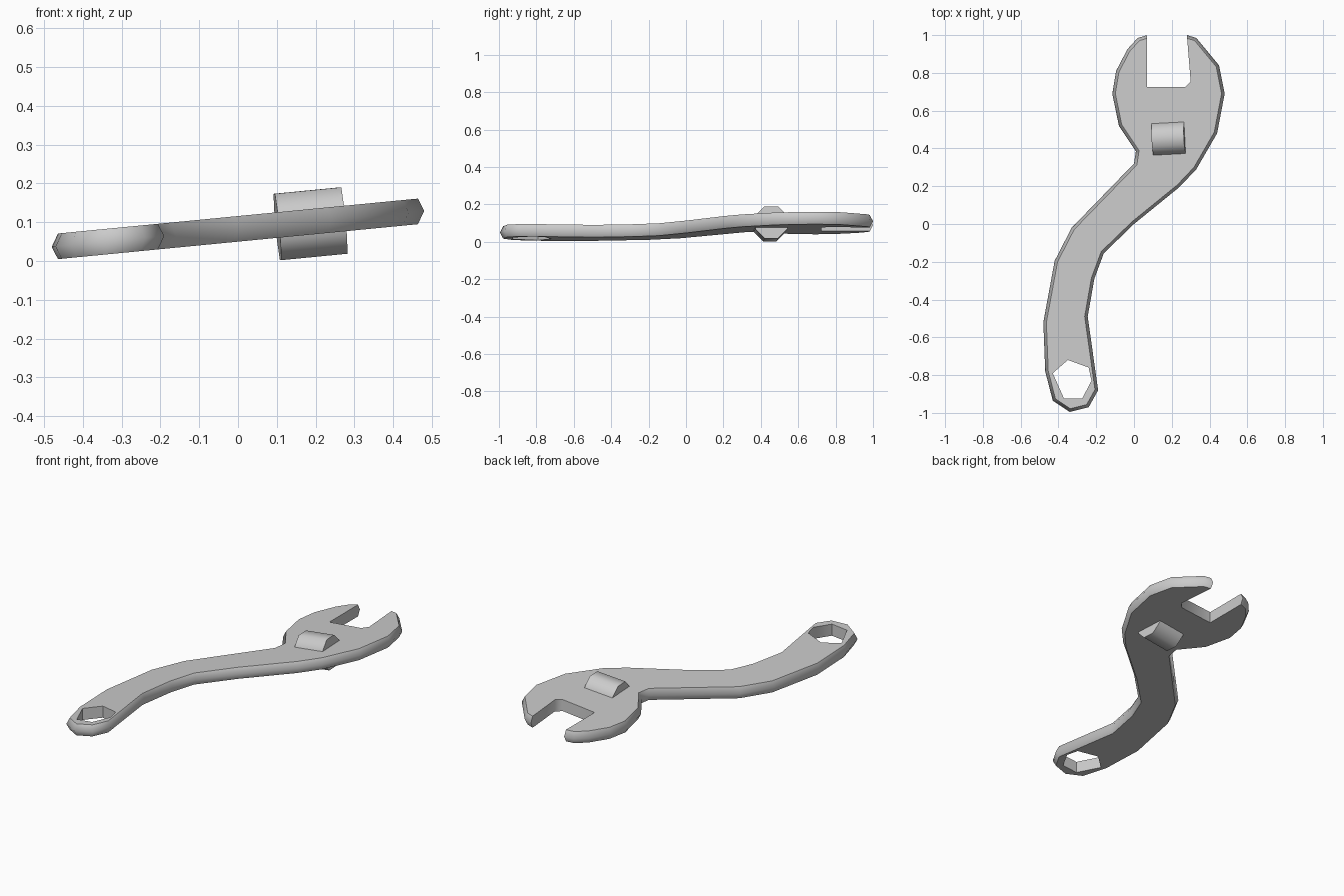
import bpy, bmesh, math
from mathutils import Vector, Matrix

cube = bpy.data.objects.get("Cube")
if cube:
    bpy.data.objects.remove(cube, do_unlink=True)

steel = bpy.data.materials.new("grey steel")
steel.use_nodes = True
COLOUR = (0.6, 0.6, 0.6, 1)
steel.diffuse_color = COLOUR
steel.node_tree.nodes["Principled BSDF"].inputs["Base Color"].default_value = COLOUR

SLOPE, MID, HALF, RIDGE = 0.097, 0.083, 0.033, 0.016


def tilted(x, y, h):
    """Point at height h above the tilted mid plane of the wrench."""
    return (x, y, MID + SLOPE * x + h)


def finish(bm, name, angle):
    bmesh.ops.recalc_face_normals(bm, faces=bm.faces)
    mesh = bpy.data.meshes.new(name)
    bm.to_mesh(mesh)
    bm.free()
    mesh.materials.append(steel)
    obj = bpy.data.objects.new(name, mesh)
    bpy.context.collection.objects.link(obj)
    bpy.ops.object.select_all(action='DESELECT')
    obj.select_set(True)
    bpy.context.view_layer.objects.active = obj
    bpy.ops.object.shade_smooth_by_angle(angle=math.radians(angle))


def inset(points, depths):
    """Move each edge of a clockwise outline inward by its own depth."""
    result = []
    for i, p in enumerate(points):
        a, b = (p - points[i - 1]).normalized(), (points[(i + 1) % len(points)] - p).normalized()
        na, nb = Vector((a.y, -a.x)), Vector((b.y, -b.x))
        m = Matrix((na, nb))
        result.append(p + m.inverted() @ Vector((depths[i - 1], depths[i])))
    return result


# Clockwise outline: the first five points are the open jaw slot
slot = [(.07, 1), (.07, .725), (.27, .725), (.3, .755), (.28, 1)]
right_edge = [(.33, .985), (.45, .84), (.48, .69), (.44, .48), (.33, .29), (.24, .195),
              (0, 0), (-.16, -.155), (-.21, -.29), (-.245, -.49), (-.19, -.88)]
ring_end = [(-.24, -.97), (-.34, -.995), (-.43, -.935), (-.47, -.78)]
left_edge = [(-.48, -.52), (-.42, -.195), (-.33, -.02), (0, .32), (.01, .385), (-.08, .52),
             (-.115, .69), (-.095, .81), (-.035, .925), (.02, .985)]
outline = [Vector(p) for p in slot + right_edge + ring_end + left_edge]
# The slot is plain; its neighbours all slope to a mid ridge
depths = [0 if i < len(slot) - 1 else RIDGE for i in range(len(outline))]
outline.reverse()
depths = depths[-2::-1] + depths[-1:]
outline.reverse()
depths = [0 if i < len(slot) - 1 else RIDGE for i in range(len(outline))]
orientation = sum(outline[i - 1].cross(p) for i, p in enumerate(outline))
face_line = inset(outline, depths if orientation < 0 else [-d for d in depths])
hole = [Vector(p) for p in [(-.43, -.79), (-.35, -.72), (-.24, -.76), (-.225, -.83),
                            (-.275, -.925), (-.37, -.925)]]

# Wrench body: two flat faces, ridged rim and a six-sided hole
bm = bmesh.new()


def loop(points, h):
    verts = [bm.verts.new(tilted(p.x, p.y, h)) for p in points]
    edges = [bm.edges.new((v, verts[(i + 1) % len(verts)])) for i, v in enumerate(verts)]
    return verts, edges


def bridge(lower, upper):
    n = len(lower)
    for i in range(n):
        j = (i + 1) % n
        bm.faces.new((lower[i], lower[j], upper[j], upper[i]))


bottom, top = loop(face_line, -HALF), loop(face_line, HALF)
ridge = loop(outline, 0)
hole_bottom, hole_top = loop(hole, -HALF), loop(hole, HALF)
bridge(bottom[0], ridge[0])
bridge(ridge[0], top[0])
bridge(hole_bottom[0], hole_top[0])
for outer, inner in ((bottom, hole_bottom), (top, hole_top)):
    bmesh.ops.triangle_fill(bm, use_beauty=True, use_dissolve=False,
                            edges=outer[1] + inner[1], normal=(0, 0, 1))
finish(bm, "wrench_body", 55)

# Adjusting roller: eight-sided barrel passing through the head
bm = bmesh.new()
bmesh.ops.create_cone(bm, cap_ends=True, segments=8, radius1=0.093, radius2=0.093, depth=0.172)
turn = (Matrix.Translation(tilted(.187, .452, -.005))
        @ Matrix.Rotation(math.radians(3), 4, 'Z')
        @ Matrix.Rotation(math.radians(90) - math.atan(SLOPE), 4, 'Y')
        @ Matrix.Rotation(math.radians(22.5), 4, 'Z'))
bmesh.ops.transform(bm, matrix=turn, verts=bm.verts)
finish(bm, "adjusting_roller", 55)
